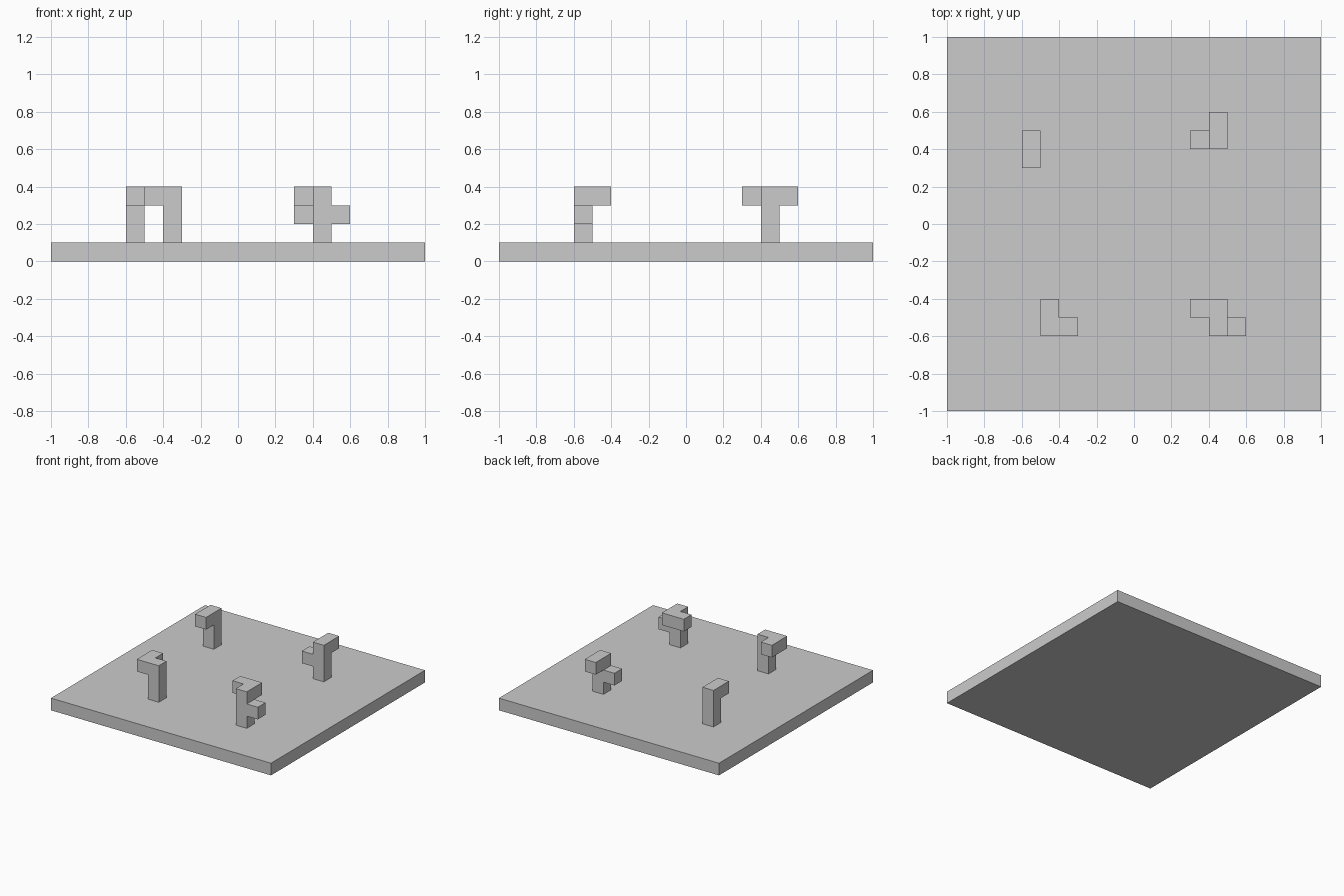
import bpy, bmesh, math
from mathutils import Matrix, Vector

if "Cube" in bpy.data.objects:
    bpy.data.objects.remove(bpy.data.objects["Cube"])

U = 0.1  # edge length of one cube


def finish(bm, name):
    bmesh.ops.recalc_face_normals(bm, faces=bm.faces[:])
    mesh = bpy.data.meshes.new(name)
    bm.to_mesh(mesh)
    bm.free()
    obj = bpy.data.objects.new(name, mesh)
    bpy.context.collection.objects.link(obj)
    return obj


def block_piece(name, base, arms):
    """Three-cube column plus arm cubes, joined into one clean shell.
    Cells are (x, y, level) counted from the column."""
    bm = bmesh.new()
    for cell in [(0, 0, 0), (0, 0, 1), (0, 0, 2)] + arms:
        centre = (Vector(cell) + Vector((0.5, 0.5, 0.5))) * U
        bmesh.ops.create_cube(bm, size=U, matrix=Matrix.Translation(centre))

    # Drop the touching faces between neighbouring cubes
    groups = {}
    for f in bm.faces:
        key = tuple(round(c / U * 2) for c in f.calc_center_median())
        groups.setdefault(key, []).append(f)
    inner = [f for g in groups.values() if len(g) > 1 for f in g]
    bmesh.ops.delete(bm, geom=inner, context='FACES')

    # Weld the cubes and merge coplanar squares
    bmesh.ops.remove_doubles(bm, verts=bm.verts[:], dist=0.001)
    bmesh.ops.recalc_face_normals(bm, faces=bm.faces[:])
    bmesh.ops.dissolve_limit(bm, angle_limit=math.radians(1),
                             verts=bm.verts[:], edges=bm.edges[:])
    obj = finish(bm, name)
    obj.location = (base[0], base[1], U)
    return obj


# Square base plate
bm = bmesh.new()
bmesh.ops.create_cube(bm, size=1, matrix=Matrix.Translation((0, 0, U / 2))
                      @ Matrix.Diagonal((2, 2, U, 1)))
finish(bm, "base_plate")

# Four block pieces, one per quarter; base is the column's low corner
block_piece("front_left_piece", (-0.4, -0.6), [(-1, 0, 2), (-1, 1, 2)])
block_piece("back_left_piece", (-0.6, 0.4), [(0, -1, 2)])
block_piece("back_right_piece", (0.4, 0.4), [(-1, 0, 1), (0, 1, 2)])
block_piece("front_right_piece", (0.4, -0.6),
            [(1, 0, 1), (0, 1, 2), (-1, 1, 2)])
